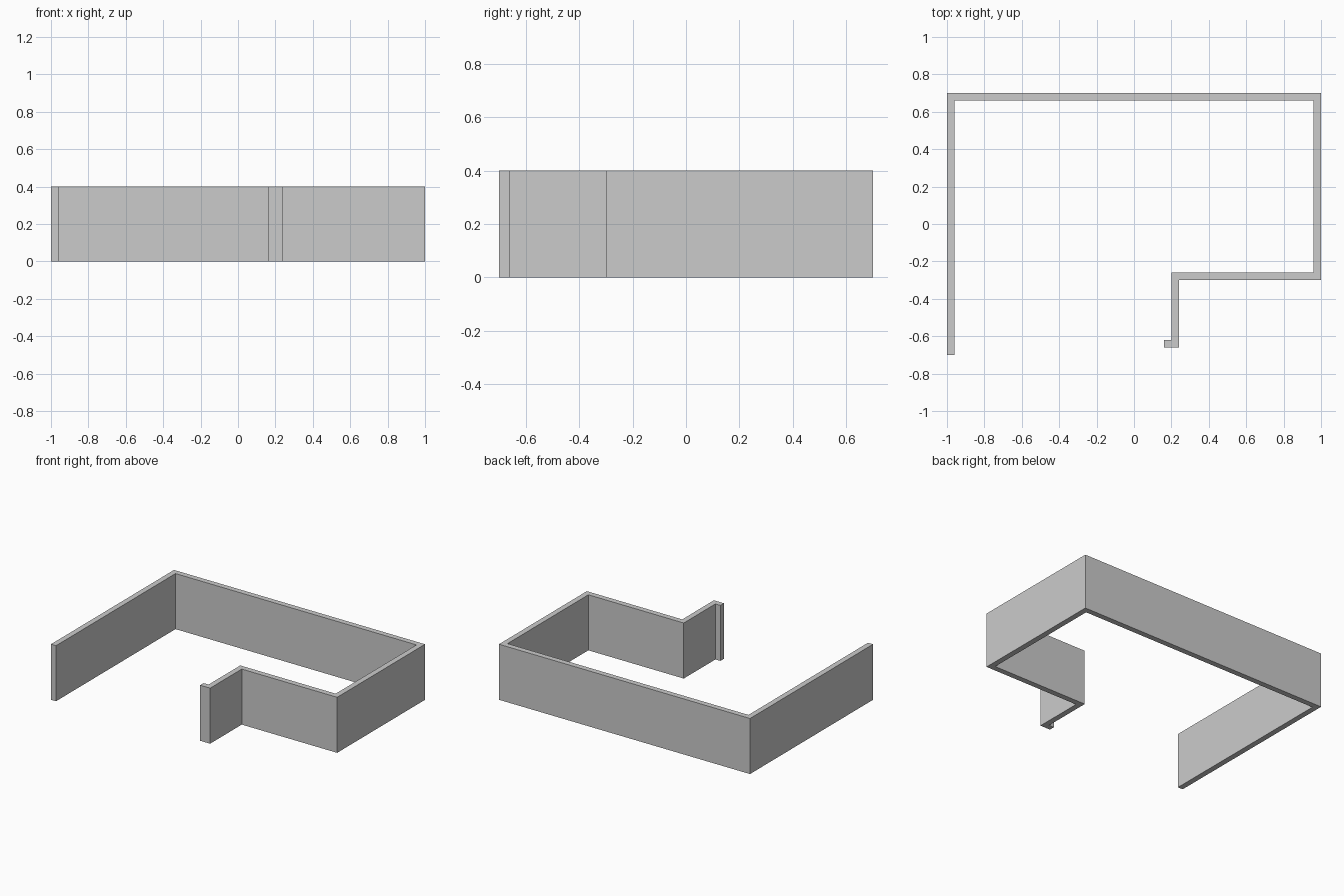
import bpy, bmesh

if "Cube" in bpy.data.objects:
    bpy.data.objects.remove(bpy.data.objects["Cube"])

HEIGHT = 0.4
T = 0.04  # wall thickness

# Wall footprint: outer side first, then back along the inner side
outer = [(-1, -0.7), (-1, 0.7), (1, 0.7), (1, -0.3), (0.2 + T, -0.3),
         (0.2 + T, -0.66), (0.16, -0.66)]
inner = [(-1 + T, -0.7), (-1 + T, 0.7 - T), (1 - T, 0.7 - T), (1 - T, -0.3 + T),
         (0.2, -0.3 + T), (0.2, -0.66 + T), (0.16, -0.66 + T)]

# One mitred floor quad per wall run
bm = bmesh.new()
a = [bm.verts.new((x, y, 0)) for x, y in outer]
b = [bm.verts.new((x, y, 0)) for x, y in inner]
for i in range(len(a) - 1):
    bm.faces.new((a[i], a[i + 1], b[i + 1], b[i]))

# Raise the walls, keeping the floor faces as the underside
ext = bmesh.ops.extrude_face_region(bm, geom=bm.faces[:], use_keep_orig=True)
top = [g for g in ext["geom"] if isinstance(g, bmesh.types.BMVert)]
bmesh.ops.translate(bm, verts=top, vec=(0, 0, HEIGHT))
bmesh.ops.recalc_face_normals(bm, faces=bm.faces[:])

mesh = bpy.data.meshes.new("perimeter_wall")
bm.to_mesh(mesh)
bm.free()
bpy.context.collection.objects.link(bpy.data.objects.new("perimeter_wall", mesh))
